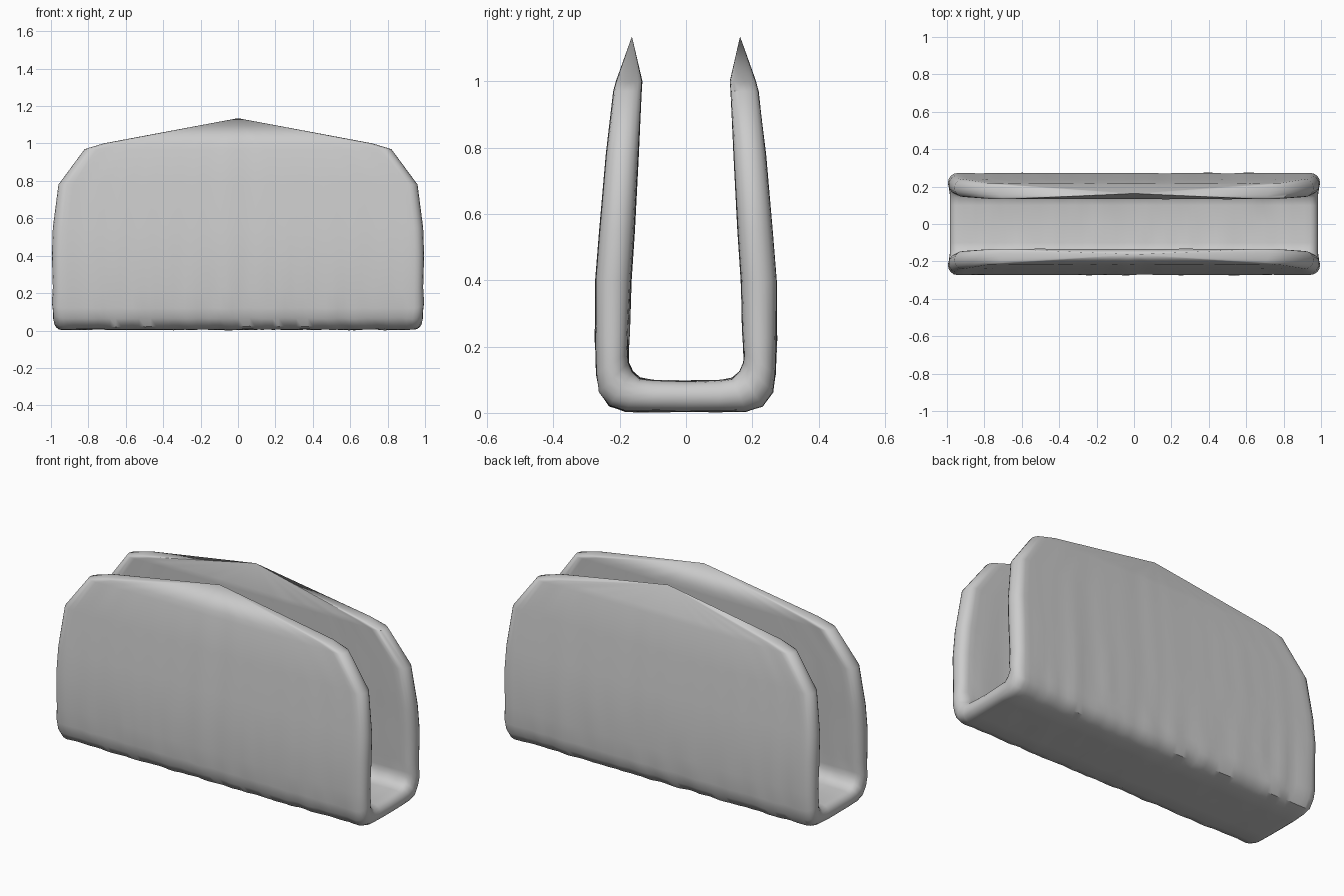
import bpy
import bmesh
import math
from mathutils import Vector, noise

old = bpy.data.objects.get("Cube")
if old:
    bpy.data.objects.remove(old, do_unlink=True)

# Plain grey clay colour
grey = bpy.data.materials.new("light_grey")
grey.use_nodes = True
colour = (0.6, 0.6, 0.6, 1)
grey.diffuse_color = colour
shader = next(n for n in grey.node_tree.nodes if n.type == "BSDF_PRINCIPLED")
shader.inputs["Base Color"].default_value = colour

# Half of the U-shaped section, from the middle of the floor up one wall:
# outer y, outer z, inner y, inner z, half width
STATIONS = [
    (0, .005, 0, .095, .985),
    (.1, .004, .1, .097, .985),
    (.18, .006, .14, .103, .985),
    (.23, .022, .162, .122, .99),
    (.26, .065, .175, .15, .99),
    (.268, .12, .175, .18, .995),
    (.272, .22, .172, .24, .99),
    (.272, .4, .166, .4, .995),
    (.26, .55, .156, .55, .99),
    (.24, .78, .144, .78, .96),
    (.218, .97, .135, .97, .82),
    (.21, 1, .133, 1, .72),
]
APEX = (.163, 1.135)
FACE_STEPS = 60
CAP_STEPS = 8


def ring_outline(half_width, radius):
    """Flat oblong with round ends, as (x, side) with side from -1 to 1."""
    straight = half_width - radius
    points = []
    for direction in (1, -1):
        for i in range(FACE_STEPS):
            points.append((direction * straight * (2 * i / FACE_STEPS - 1), direction))
        for i in range(CAP_STEPS):
            angle = math.pi * i / CAP_STEPS
            x = straight + radius * math.sin(angle)
            points.append((direction * x, direction * math.cos(angle)))
    return points


def add_ring(bm, station, mirror):
    oy, oz, iy, iz, width = station
    outer = Vector((0, mirror * oy, oz))
    inner = Vector((0, mirror * iy, iz))
    middle, half = (outer + inner) / 2, (outer - inner) / 2
    ring = []
    for x, side in ring_outline(width, half.length * 0.95):
        point = middle + half * side
        point.x = x
        # Gentle vertical folds on the walls, rougher near the floor
        folds = noise.noise(Vector((x * 9, mirror * 3 + side, 0)))
        lumps = noise.noise(point * 14)
        rough = 0.1 * lumps if oz < 0.3 else 0
        point += half * side * (0.06 * folds + rough)
        ring.append(bm.verts.new(point))
    return ring


# One folded sheet: wall, floor, wall
bm = bmesh.new()
rings = [add_ring(bm, s, -1) for s in reversed(STATIONS[1:])]
rings += [add_ring(bm, s, 1) for s in STATIONS]
for lower, upper in zip(rings, rings[1:]):
    for i in range(len(lower)):
        j = (i + 1) % len(lower)
        bm.faces.new((lower[i], lower[j], upper[j], upper[i]))

# Pointed tops fanning out from a single peak on each wall
for ring, mirror in ((rings[0], -1), (rings[-1], 1)):
    peak = bm.verts.new((0, mirror * APEX[0], APEX[1]))
    for i in range(len(ring)):
        bm.faces.new((ring[i], ring[(i + 1) % len(ring)], peak))

bmesh.ops.recalc_face_normals(bm, faces=bm.faces)
mesh = bpy.data.meshes.new("napkin_holder")
bm.to_mesh(mesh)
bm.free()
mesh.materials.append(grey)
holder = bpy.data.objects.new("napkin_holder", mesh)
bpy.context.collection.objects.link(holder)

# Smooth shading with crisp top edges
bpy.ops.object.select_all(action="DESELECT")
holder.select_set(True)
bpy.context.view_layer.objects.active = holder
bpy.ops.object.shade_smooth_by_angle(angle=math.radians(40))
